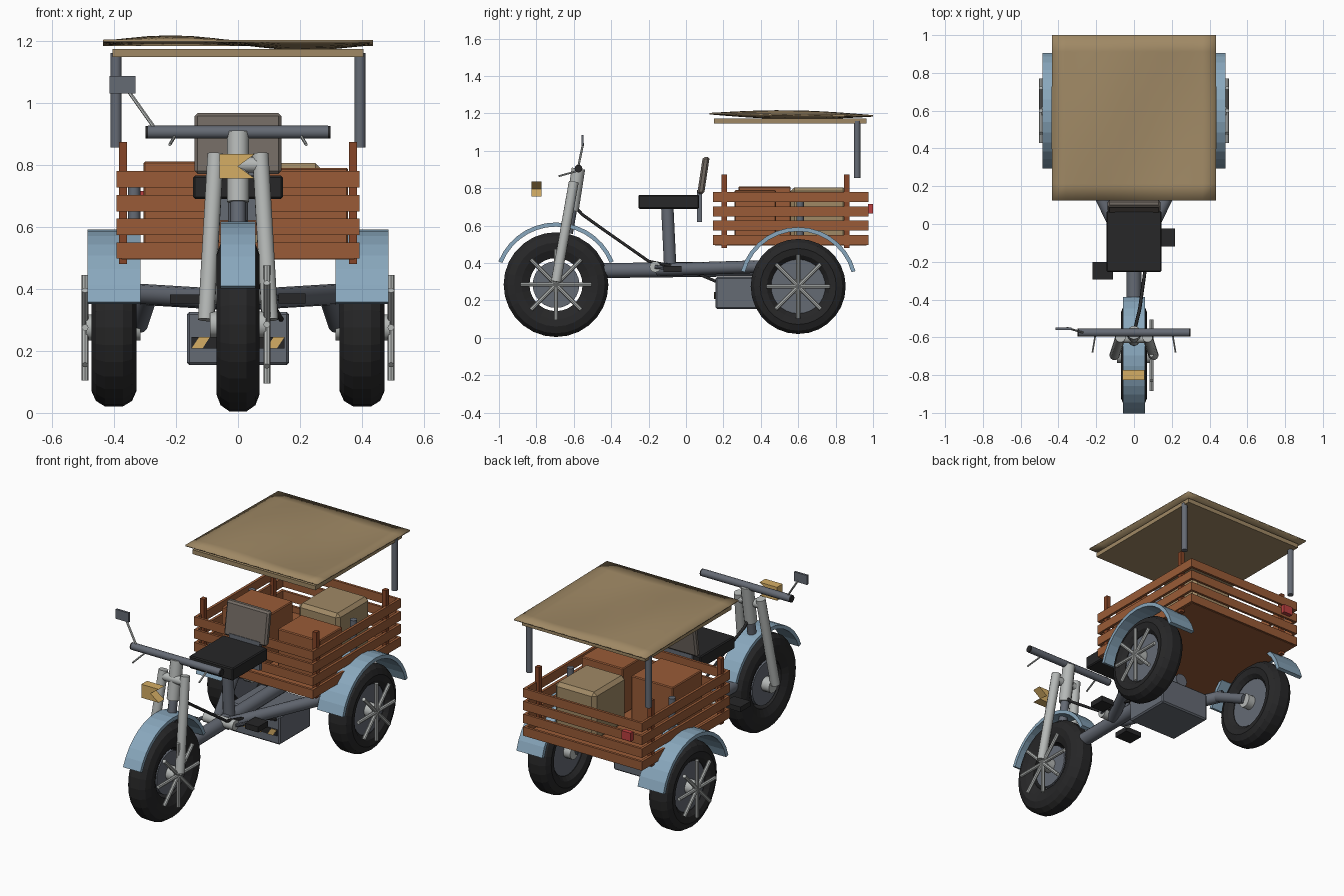
import bpy, bmesh, math
from mathutils import Vector

if "Cube" in bpy.data.objects:
    bpy.data.objects.remove(bpy.data.objects["Cube"])


def mat(name, r, g, b):
    m = bpy.data.materials.new(name)
    m.diffuse_color = (r, g, b, 1)
    m.use_nodes = True
    m.node_tree.nodes["Principled BSDF"].inputs["Base Color"].default_value = m.diffuse_color
    return m


BLUE = mat("fender blue", .25, .39, .51)
TAN = mat("canvas tan", .35, .25, .13)
WOOD = mat("slat wood", .32, .105, .038)
RUST = mat("stake red brown", .24, .06, .02)
STEEL = mat("dark steel", .13, .145, .175)
SILVER = mat("light grey metal", .46, .48, .47)
BLACK = mat("rubber black", .02, .02, .021)
YELLOW = mat("lamp yellow", .66, .42, .13)
RED = mat("tail red", .5, .05, .05)
TAUPE = mat("backrest taupe", .17, .145, .125)


def finish(name, bm, m, smooth=False):
    bmesh.ops.recalc_face_normals(bm, faces=bm.faces)
    me = bpy.data.meshes.new(name)
    bm.to_mesh(me)
    bm.free()
    me.materials.append(m)
    ob = bpy.data.objects.new(name, me)
    bpy.context.collection.objects.link(ob)
    if smooth:
        bpy.ops.object.select_all(action='DESELECT')
        ob.select_set(True)
        bpy.context.view_layer.objects.active = ob
        bpy.ops.object.shade_smooth_by_angle(angle=math.radians(35))
    return ob


def box(name, x0, x1, y0, y1, z0, z1, m, bevel=0):
    bm = bmesh.new()
    bmesh.ops.create_cube(bm, size=1)
    for v in bm.verts:
        v.co = ((x0 + x1) / 2 + v.co.x * (x1 - x0), (y0 + y1) / 2 + v.co.y * (y1 - y0),
                (z0 + z1) / 2 + v.co.z * (z1 - z0))
    if bevel:
        bmesh.ops.bevel(bm, geom=bm.edges[:], offset=bevel, segments=1, affect='EDGES')
    return finish(name, bm, m)


def rod(name, p, q, r, m, n=12):
    p, q = Vector(p), Vector(q)
    bm = bmesh.new()
    bmesh.ops.create_cone(bm, cap_ends=True, segments=n, radius1=r, radius2=r, depth=(q - p).length)
    rot = (q - p).to_track_quat('Z', 'Y').to_matrix().to_4x4()
    rot.translation = (p + q) / 2
    bm.transform(rot)
    return finish(name, bm, m, True)


def prism(name, pts, y0, y1, m):
    """Extrude an x-z outline along y."""
    bm = bmesh.new()
    f = bm.faces.new([bm.verts.new((x, y0, z)) for x, z in pts])
    ext = bmesh.ops.extrude_face_region(bm, geom=[f])
    bmesh.ops.translate(bm, vec=(0, y1 - y0, 0), verts=[e for e in ext["geom"] if isinstance(e, bmesh.types.BMVert)])
    return finish(name, bm, m)


def sweep(name, prof, c, a0, a1, n, m, closed=False, smooth=False):
    """Revolve a closed (x, radius) profile about the x axis through c."""
    bm = bmesh.new()
    rings = []
    for i in range(n if closed else n + 1):
        a = math.radians(a0 + (a1 - a0) * i / n)
        rings.append([bm.verts.new((c[0] + x, c[1] + r * math.cos(a), c[2] + r * math.sin(a))) for x, r in prof])
    k = len(prof)
    for i in range(n):
        p, q = rings[i], rings[(i + 1) % len(rings)]
        for j in range(k):
            bm.faces.new((p[j], p[(j + 1) % k], q[(j + 1) % k], q[j]))
    if not closed:
        bm.faces.new(rings[0])
        bm.faces.new(rings[-1])
    return finish(name, bm, m, smooth)


def wheel(name, c, R, w, inner, disk, hub, spoke_x, spoke_len):
    half = [(w * .4, R), (w * .8, R * .93), (w, R * .8), (w * .9, R * .66), (w * .6, inner)]
    sweep(name + "_tyre", half + [(-x, r) for x, r in reversed(half)], c, 0, 360, 28, BLACK, True)
    C = Vector(c)
    rod(name + "_rim_disk", C - Vector((w * .55, 0, 0)), C + Vector((w * .55, 0, 0)), disk, STEEL, 24)
    rod(name + "_hub", C + Vector((hub[0], 0, 0)), C + Vector((hub[1], 0, 0)), .042, SILVER, 14)
    for i in range(4):
        a = math.radians(45 * i)
        d = Vector((0, math.cos(a), math.sin(a))) * spoke_len
        o = C + Vector((spoke_x, 0, 0))
        rod(f"{name}_spoke_{i}", o - d, o + d, .011, SILVER, 8)


def fender(name, c, R, w, a):
    sweep(name, [(-w, R - .022), (w, R - .022), (w, R), (-w, R)], c, a, 180 - a, 14, BLUE)


# wheels and fenders
FW = (0, -.695, .285)
wheel("front_wheel", FW, .28, .07, .142, .125, (-.09, .09), .093, .19)
fender("front_fender", FW, .332, .057, 22)
for s in (-1, 1):
    side = "right" if s > 0 else "left"
    c = (s * .40, .60, .275)
    wheel("rear_wheel_" + side, c, .254, .073, .145, .146, (-s * .085, s * .09), s * .093, .17)
    fender("rear_fender_" + side, c, .317, .085, 15)

# frame tubes, axle arms, crank and pedals
rod("main_tube", (0, -.44, .36), (0, .42, .37), .04, STEEL)
for s in (-1, 1):
    rod("rear_frame_arm", (s * .03, -.15, .365), (s * .31, .42, .382), .034, STEEL)
    rod("axle_stub", (s * .29, .40, .375), (s * .32, .60, .285), .03, STEEL)
rod("crank_axle", (-.10, -.165, .38), (.10, -.165, .38), .03, SILVER)
rod("crank_arm_left", (-.10, -.165, .38), (-.13, -.25, .37), .01, STEEL, 8)
rod("crank_arm_right", (.10, -.165, .38), (.13, -.07, .37), .01, STEEL, 8)
box("pedal_left", -.22, -.11, -.295, -.20, .352, .382, BLACK)
box("pedal_right", .13, .217, -.12, -.025, .352, .385, BLACK)

# battery box with hazard strip
box("battery_box", -.165, .165, .158, .45, .155, .325, STEEL, .008)
box("hazard_strip", -.15, .15, .152, .159, .207, .245, BLACK)
for i in range(4):
    x = -.15 + .08 * i
    prism("hazard_stripe", [(x, .207), (x + .035, .207), (x + .06, .245), (x + .025, .245)], .149, .153, YELLOW)

# fork, steering and handlebar
for s in (-1, 1):
    rod("fork_leg", (s * .103, -.695, .30), (s * .072, -.60, .835), .027, SILVER)
    rod("grip", (s * .27, -.575, .905), (s * .298, -.575, .905), .0205, BLACK)
    rod("brake_lever", (s * .205, -.59, .89), (s * .22, -.68, .865), .005, SILVER, 6)
rod("steering_stem", (0, -.63, .56), (0, -.605, .70), .025, STEEL)
rod("head_tube", (0, -.61, .68), (0, -.575, .905), .036, SILVER)
rod("fork_crown", (-.075, -.605, .80), (.075, -.605, .80), .025, SILVER)
rod("handlebar", (-.29, -.575, .905), (.29, -.575, .905), .021, STEEL)
rod("mirror_stem", (-.27, -.575, .92), (-.355, -.55, 1.04), .006, SILVER, 6)
box("mirror", -.415, -.33, -.56, -.547, 1.03, 1.086, STEEL)
prism("headlamp", [(-.06, .755), (.055, .755), (0, .795), (.055, .835), (-.06, .835)], -.825, -.772, YELLOW)

# cable running from the stem to the battery
cu = bpy.data.curves.new("cable", 'CURVE')
cu.dimensions = '3D'
cu.bevel_depth = .009
cu.bevel_resolution = 1
sp = cu.splines.new('POLY')
path = [(0, -.60, .71), (.005, -.555, .66), (.03, -.45, .585), (.065, -.2, .41), (.10, 0, .37), (.14, .165, .30)]
sp.points.add(len(path) - 1)
for pt, co in zip(sp.points, path):
    pt.co = (*co, 1)
cu.materials.append(BLACK)
bpy.context.collection.objects.link(bpy.data.objects.new("cable", cu))

# seat
rod("seat_post", (0, -.085, .39), (0, -.10, .70), .033, STEEL)
box("seat_cushion", -.145, .145, -.255, .07, .69, .765, BLACK, .006)
box("backrest_bracket", -.10, .10, .06, .085, .62, .79, STEEL)
back = box("backrest", -.14, .14, .07, .107, .77, .967, TAUPE, .01)
for v in back.data.vertices:
    v.co.y += (v.co.z - .77) * .15 - .01

# slatted cargo bed
box("bed_floor", -.375, .375, .155, .965, .495, .515, WOOD)
for i in range(4):
    z0 = .497 + .0765 * i
    z1 = z0 + .053
    box("front_slat", -.385, .385, .145, .16, z0, z1, WOOD)
    box("rear_slat", -.385, .385, .96, .975, z0, z1, WOOD)
    for s in (-1, 1):
        xs = sorted((s * .376, s * .392))
        box("side_slat", *xs, .145, .975, z0, z1, WOOD)
for s in (-1, 1):
    xs = sorted((s * .358, s * .384))
    for y in (.205, .86):
        box("stake", *xs, y - .014, y + .014, .48, .873, RUST)
    rod("strut", (s * .335, .61, .52), (s * .335, .61, .78), .02, STEEL)
    rod("canopy_post", (s * .393, .915, .855), (s * .393, .915, 1.16), .018, STEEL)
box("tail_light", -.335, -.275, .972, 1.0, .665, .715, RED)

# cargo
box("crate_left", -.305, -.03, .28, .56, .515, .81, WOOD, .005)
box("crate_right", .08, .355, .26, .48, .515, .79, WOOD, .005)
box("sack_box", 0, .27, .56, .86, .515, .805, TAN, .02)

# canopy: rippled sheet over a thin panel
bm = bmesh.new()
bmesh.ops.create_grid(bm, x_segments=12, y_segments=10, size=.5)
for v in bm.verts:
    u, w = v.co.x, v.co.y
    z = 1.193 - .012 * w - .02 * math.sin(2 * math.pi * u) * math.cos(math.pi * w)
    v.co = (u * .87, .5625 + w * .875, z)
sheet = finish("canopy_sheet", bm, TAN, True)
sol = sheet.modifiers.new("thickness", 'SOLIDIFY')
sol.thickness = .008
sol.offset = 0
box("canopy_panel", -.405, .405, .15, .965, 1.147, 1.173, TAN)
